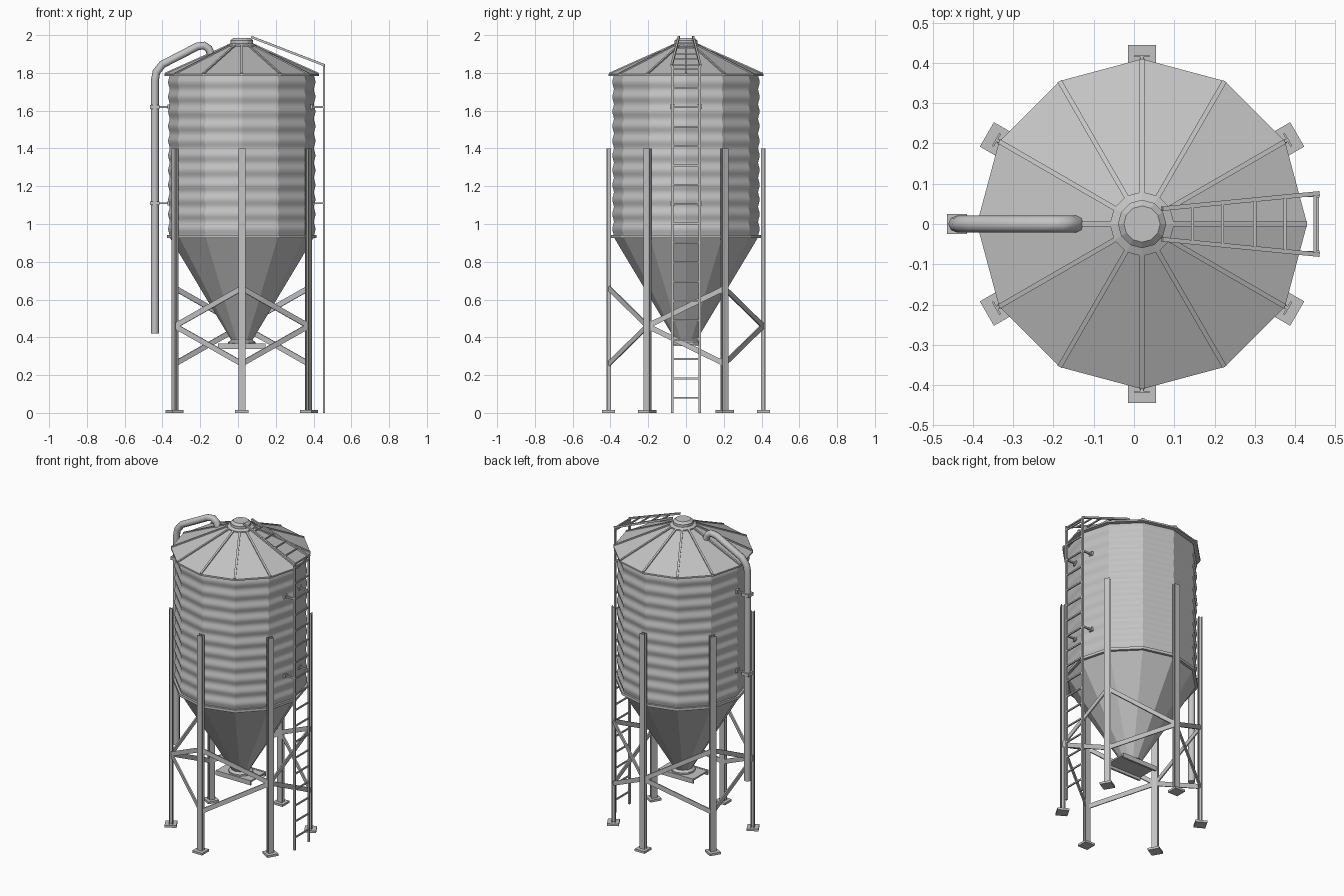
import bpy, bmesh, math
from mathutils import Vector, Matrix

old = bpy.data.objects.get("Cube")
if old:
    bpy.data.objects.remove(old)

CX = 0.02      # axis of the tank
SIDES = 12

steel = bpy.data.materials.new("galvanised steel")
steel.use_nodes = True
grey = (0.55, 0.55, 0.55, 1)
steel.diffuse_color = grey
bsdf = steel.node_tree.nodes["Principled BSDF"]
bsdf.inputs["Base Color"].default_value = grey
bsdf.inputs["Roughness"].default_value = 0.6


def finish(name, bm, smooth=None):
    bmesh.ops.recalc_face_normals(bm, faces=bm.faces)
    mesh = bpy.data.meshes.new(name)
    bm.to_mesh(mesh)
    bm.free()
    mesh.materials.append(steel)
    ob = bpy.data.objects.new(name, mesh)
    bpy.context.collection.objects.link(ob)
    if smooth:
        bpy.ops.object.select_all(action='DESELECT')
        ob.select_set(True)
        bpy.context.view_layer.objects.active = ob
        bpy.ops.object.shade_smooth_by_angle(angle=math.radians(smooth))
    return ob


def polar(r, deg, z):
    a = math.radians(deg)
    return Vector((CX + r * math.cos(a), r * math.sin(a), z))


def lathe(name, profile, smooth=None, caps=True):
    """Twelve-sided shell through (radius, height) pairs."""
    bm = bmesh.new()
    rings = [[bm.verts.new(polar(r, i * 360 / SIDES, z)) for i in range(SIDES)] for r, z in profile]
    for low, high in zip(rings, rings[1:]):
        for i in range(SIDES):
            j = (i + 1) % SIDES
            bm.faces.new((low[i], low[j], high[j], high[i]))
    if caps:
        bm.faces.new(rings[0])
        bm.faces.new(rings[-1])
    return finish(name, bm, smooth)


def add_box(bm, centre, size, deg=0):
    m = Matrix.Translation(centre) @ Matrix.Rotation(math.radians(deg), 4, 'Z') @ Matrix.Diagonal((*size, 1))
    bmesh.ops.create_cube(bm, size=1, matrix=m)


def add_bar(bm, a, b, width, height):
    """Rectangular bar from a to b; height lies in the upright plane."""
    a, b = Vector(a), Vector(b)
    along = (b - a).normalized()
    ref = Vector((0, 0, 1)) if abs(along.z) < 0.99 else Vector((1, 0, 0))
    side = ref.cross(along).normalized()
    up = along.cross(side)
    rot = Matrix((along, side, up)).transposed().to_4x4()
    m = Matrix.Translation((a + b) / 2) @ rot @ Matrix.Diagonal(((b - a).length, width, height, 1))
    bmesh.ops.create_cube(bm, size=1, matrix=m)


# Corrugated tank wall
Z0, Z1, WAVES, STEPS = 0.935, 1.79, 11, 8
wall = []
for k in range(WAVES * STEPS + 1):
    wave = math.cos(2 * math.pi * k / STEPS)
    wall.append((0.386 - 0.004 * wave, Z0 + (Z1 - Z0) * k / (WAVES * STEPS)))
lathe("tank_wall", wall, smooth=25)

# Hopper, rims, roof and lid
lathe("hopper", [(0.056, 0.385), (0.385, 0.935)])
lathe("outlet_collar", [(0.072, 0.365), (0.072, 0.375), (0.052, 0.39)])
lathe("lower_rim", [(0.386, 0.925), (0.396, 0.925), (0.396, 0.942), (0.386, 0.942)])
lathe("roof", [(0.386, 1.783), (0.41, 1.783), (0.41, 1.793), (0.07, 1.945)])
lathe("roof_collar", [(0.08, 1.93), (0.08, 1.948), (0.06, 1.956), (0.06, 1.972), (0.045, 1.985)])

# Roof seam ribs
bm = bmesh.new()
for i in range(SIDES):
    add_bar(bm, polar(0.408, i * 30, 1.796), polar(0.075, i * 30, 1.945), 0.012, 0.008)
finish("roof_ribs", bm)

# Slide gate under the outlet
bm = bmesh.new()
add_box(bm, (CX, 0, 0.36), (0.25, 0.15, 0.01))
for s in (-1, 1):
    add_box(bm, (CX, s * 0.073, 0.352), (0.25, 0.012, 0.03))
finish("slide_gate", bm)

# I-section legs with foot plates
LEG_R = 0.408
legs = bmesh.new()
feet = bmesh.new()
for deg in range(30, 390, 60):
    for offset in (-0.0095, 0.0095):
        add_box(legs, polar(LEG_R + offset, deg, 0.705), (0.005, 0.037, 1.39), deg)
    add_box(legs, polar(LEG_R, deg, 0.705), (0.019, 0.007, 1.39), deg)
    add_box(feet, polar(0.41, deg, 0.007), (0.07, 0.07, 0.014), deg)
finish("legs", legs)
finish("foot_plates", feet)

# Cross braces: one leg of each pair carries the spread ends
bm = bmesh.new()
for deg in range(30, 390, 120):
    for neighbour in (deg - 60, deg + 60):
        for z in (0.26, 0.66):
            add_bar(bm, polar(LEG_R, deg, z), polar(LEG_R, neighbour, 0.46), 0.008, 0.028)
finish("cross_braces", bm)

# Ladder up the side and over the roof
bm = bmesh.new()
LX, LY, TOP = 0.455, 0.072, 1.84
for s in (-1, 1):
    add_box(bm, (LX, s * LY, TOP / 2), (0.011, 0.013, TOP))
    add_bar(bm, (LX + 0.004, s * (LY + 0.004), TOP), (0.07, s * 0.038, 1.99), 0.011, 0.012)
for i in range(18):
    z = 0.08 + i * 0.1025
    add_box(bm, (LX, 0, z), (0.008, 2 * LY, 0.009))
for x in (0.145, 0.22, 0.3, 0.375, 0.45):
    t = (x - 0.07) / (LX - 0.07)
    y = 0.038 + t * (LY - 0.038)
    add_box(bm, (x, 0, 1.99 - t * 0.15), (0.008, 2 * y, 0.008))
finish("ladder", bm)

# Ladder stand-offs
bm = bmesh.new()
for z in (1.11, 1.62):
    for s in (-1, 1):
        add_box(bm, (0.418, s * LY, z), (0.08, 0.01, 0.01))
        add_box(bm, (0.389, s * LY, z), (0.012, 0.028, 0.024))
finish("ladder_brackets", bm)

# Fill pipe
curve = bpy.data.curves.new("fill_pipe_path", 'CURVE')
curve.dimensions = '3D'
curve.bevel_depth = 0.021
curve.bevel_resolution = 2
curve.use_fill_caps = True
path = [(-0.44, 0.42), (-0.44, 1.76), (-0.432, 1.805), (-0.4, 1.845), (-0.215, 1.94),
        (-0.18, 1.945), (-0.155, 1.928), (-0.14, 1.89)]
spline = curve.splines.new('POLY')
spline.points.add(len(path) - 1)
for p, (x, z) in zip(spline.points, path):
    p.co = (x, 0, z, 1)
tmp = bpy.data.objects.new("fill_pipe_path", curve)
bpy.context.collection.objects.link(tmp)
bm = bmesh.new()
bm.from_mesh(tmp.to_mesh())
tmp.to_mesh_clear()
bpy.data.objects.remove(tmp)
finish("fill_pipe", bm)

# Pipe clamps
bm = bmesh.new()
for z in (1.11, 1.62):
    add_box(bm, (-0.44, 0, z), (0.05, 0.05, 0.02))
    add_box(bm, (-0.39, 0, z), (0.07, 0.01, 0.01))
    add_box(bm, (-0.368, 0, z), (0.012, 0.028, 0.024))
finish("pipe_clamps", bm)
